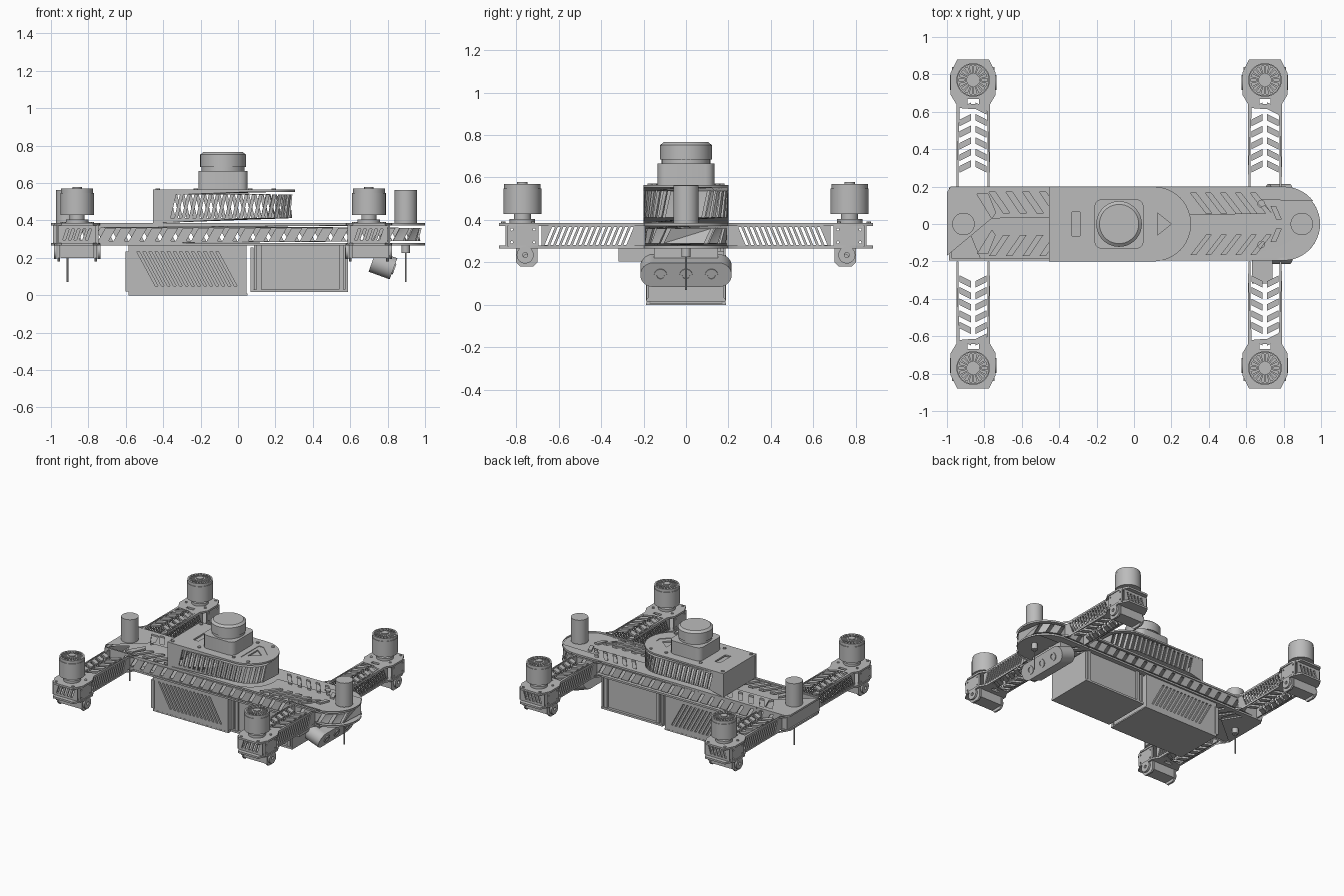
import bpy, bmesh
from math import sin, cos, pi, radians
from mathutils import Matrix, Vector

cube = bpy.data.objects.get("Cube")
if cube:
    bpy.data.objects.remove(cube)

grey = bpy.data.materials.new("grey")
grey.use_nodes = True
grey.diffuse_color = (0.5, 0.5, 0.5, 1)
grey.node_tree.nodes["Principled BSDF"].inputs["Base Color"].default_value = (0.5, 0.5, 0.5, 1)
parts = []


def add(name, bm):
    mesh = bpy.data.meshes.new(name)
    bmesh.ops.recalc_face_normals(bm, faces=bm.faces)
    bm.to_mesh(mesh)
    bm.free()
    mesh.materials.append(grey)
    obj = bpy.data.objects.new(name, mesh)
    bpy.context.collection.objects.link(obj)
    parts.append(obj)
    return obj


def box(name, x, y, z, bevel=0, segments=3):
    """Box from (min, max) ranges, optionally with rounded upright edges."""
    bm = bmesh.new()
    bmesh.ops.create_cube(bm, size=1)
    for v in bm.verts:
        v.co = [sum(r) / 2 + c * (r[1] - r[0]) for c, r in zip(v.co, (x, y, z))]
    if bevel:
        upright = [e for e in bm.edges if abs(e.verts[0].co.z - e.verts[1].co.z) > 1e-4]
        bmesh.ops.bevel(bm, geom=upright, offset=bevel, segments=segments, affect='EDGES', profile=0.5)
    return add(name, bm)


def rod(name, x, y, z0, z1, r, r2=None, sides=32):
    bm = bmesh.new()
    bmesh.ops.create_cone(bm, cap_ends=True, segments=sides, radius1=r, radius2=r if r2 is None else r2,
                          depth=z1 - z0, matrix=Matrix.Translation((x, y, (z0 + z1) / 2)))
    return add(name, bm)


def plate(name, outline, holes, thick, place):
    """Pierced sheet drawn flat in (u, v), then put in position by place(u, v, w)."""
    curve = bpy.data.curves.new(name, 'CURVE')
    curve.dimensions, curve.fill_mode, curve.extrude = '2D', 'BOTH', thick / 2
    for loop in [outline] + holes:
        spline = curve.splines.new('POLY')
        spline.points.add(len(loop) - 1)
        for p, (u, v) in zip(spline.points, loop):
            p.co = (u, v, 0, 1)
        spline.use_cyclic_u = True
    temp = bpy.data.objects.new(name + "_temp", curve)
    bpy.context.collection.objects.link(temp)
    graph = bpy.context.evaluated_depsgraph_get()
    mesh = bpy.data.meshes.new_from_object(temp.evaluated_get(graph))
    bpy.data.objects.remove(temp)
    bm = bmesh.new()
    bm.from_mesh(mesh)
    bpy.data.meshes.remove(mesh)
    bmesh.ops.remove_doubles(bm, verts=bm.verts, dist=1e-5)
    for v in bm.verts:
        v.co = place(*v.co)
    return add(name, bm)


def slot(u, v, w, h, lean=0):
    return [(u + a * w / 2 + b * lean / 2, v + b * h / 2) for a, b in ((-1, -1), (1, -1), (1, 1), (-1, 1))]


def circle(u, v, r, n=24):
    return [(u + r * cos(2 * pi * i / n), v + r * sin(2 * pi * i / n)) for i in range(n)]


def flip(loops):
    return loops + [[(u, -v) for u, v in loop] for loop in loops]


def arc(u, r, n=24):
    return [(u + r * sin(pi * i / n), -r * cos(pi * i / n)) for i in range(n + 1)]


def flat(z):
    return lambda u, v, w: (u, v, z + w)


def wrapped_wall(name, start, centre, r, z0, z1, holes):
    """Side wall that runs along one side, round the nose and back."""
    run, bend = centre - start, pi * r

    def place(s, z, w):
        q = r - 0.006 + w
        if s < run:
            return (start + s, -q, z)
        if s > run + bend:
            return (start + 2 * run + bend - s, q, z)
        a = (s - run) / r
        return (centre + q * sin(a), -q * cos(a), z)
    total, n = 2 * run + bend, 160
    us = [total * i / n for i in range(n + 1)]
    plate(name, [(u, z0) for u in us] + [(u, z1) for u in reversed(us)], holes, 0.012, place)


# main body: two pierced decks joined by a slotted wall
deck = [(-1, 0.17), (-1, -0.17), (-0.98, -0.2)] + arc(0.8, 0.2) + [(-0.98, 0.2)]
deck_holes = flip([slot(-0.72 + 0.09 * i, 0.115, 0.035, 0.11, -0.075) for i in range(4)]
                  + [slot(0.36 + 0.08 * i, 0.11, 0.03, 0.11, -0.085) for i in range(5)]
                  + [[(-0.84, 0.16), (-0.76, 0.03), (-0.74, 0.06), (-0.78, 0.16)],
                     circle(0.68, 0.11, 0.02, 12), slot(0.76, 0.06, 0.03, 0.07, -0.03)])
for name, z in (("top_deck", 0.379), ("bottom_deck", 0.272)):
    plate(name, deck, deck_holes, 0.014, flat(z))
side = 1.78 + pi * 0.1
wrapped_wall("body_wall", -0.98, 0.8, 0.195, 0.275, 0.375,
             [slot(side + k * (0.03 + 0.083 * i), 0.325, 0.026, 0.07, 0.04)
              for k in (-1, 1) for i in range(1, 24)])
box("tail_wall", (-0.99, -0.975), (-0.195, 0.195), (0.275, 0.375))

# four arms, each with motor and foot
arm = [(-0.13, 0.19), (-0.09, 0.25), (-0.09, 0.64), (-0.12, 0.69), (-0.12, 0.81), (-0.085, 0.88)]
arm += [(-u, v) for u, v in reversed(arm)]
chevrons = []
for i in range(6):
    v = 0.28 + 0.062 * i
    for k in (-1, 1):
        chevrons.append([(k * 0.012, v + 0.025), (k * 0.012, v + 0.06), (k * 0.072, v + 0.03), (k * 0.072, v - 0.005)])
chevrons.append(slot(0, 0.655, 0.06, 0.025))
wall_slots = [slot(0.27 + 0.0265 * i, 0.325, 0.014, 0.085, -0.035) for i in range(15)]
fins = []
for i in range(18):
    a = 2 * pi * i / 18
    fins.append([(r * cos(a + t), r * sin(a + t)) for r, t in ((0.035, -0.07), (0.076, -0.1), (0.076, 0.1), (0.035, 0.07))])
for cx in (-0.86, 0.70):
    for k in (-1, 1):
        for z in (0.379, 0.272):
            plate("arm_plate", arm, chevrons, 0.014, lambda u, v, w: (cx + u, k * v, z + w))
        for e in (-1, 1):
            plate("arm_side", [(0.2, 0.275), (0.68, 0.275), (0.68, 0.375), (0.2, 0.375)], wall_slots, 0.01,
                  lambda u, v, w: (cx + e * 0.083 + w, k * u, v))
            plate("pod_side", [(0.695, 0.275), (0.84, 0.275), (0.84, 0.375), (0.695, 0.375)],
                  [circle(u, v, 0.006, 8) for u in (0.715, 0.82) for v in (0.295, 0.355)], 0.012,
                  lambda u, v, w: (cx + e * 0.108 + w, k * u, v))
        plate("pod_end", [(-0.1, 0.275), (0.1, 0.275), (0.1, 0.375), (-0.1, 0.375)],
              [slot(-0.06 + 0.03 * i, 0.325, 0.014, 0.06, 0.02) for i in range(5)], 0.01,
              lambda u, v, w: (cx + u, k * 0.845 + w, v))
        my = k * 0.77
        rod("motor_base", cx, my, 0.385, 0.405, 0.06)
        rod("motor_stem", cx, my, 0.405, 0.432, 0.04)
        rod("motor_bell", cx, my, 0.428, 0.548, 0.09)
        plate("motor_fan", circle(0, 0, 0.086, 36), fins, 0.022, lambda u, v, w: (cx + u, my + v, 0.559 + w))
        rod("motor_hub", cx, my, 0.56, 0.578, 0.025)
        for p, q in ((-0.08, 0.72), (0.08, 0.72), (-0.07, 0.86), (0.07, 0.86)):
            rod("screw", cx + p, k * q, 0.384, 0.392, 0.01, sides=8)
        # foot: block with rounded ears
        box("foot_block", (cx - 0.09, cx + 0.09), sorted((k * 0.70, k * 0.80)), (0.20, 0.266))
        ear = [(0.70, 0.266), (0.70, 0.20), (0.72, 0.18), (0.78, 0.18), (0.80, 0.20), (0.80, 0.266)]
        for e in (-1, 1):
            plate("foot_ear", ear, [circle(0.75, 0.225, 0.014, 12)], 0.014,
                  lambda u, v, w: (cx + e * 0.099 + w, k * u, v))
            plate("foot_disc", circle(0.757, 0.235, 0.04), [circle(0.757, 0.235, 0.012, 12)], 0.014,
                  lambda u, v, w: (cx + e * 0.117 + w, k * u, v))

# upper pod with slotted wall
pod = [(-0.455, 0.2), (-0.455, -0.2)] + arc(0.105, 0.2)
triangle = [(0.1, -0.11), (0.14, -0.11), (0.235, -0.02), (0.235, 0.02), (0.14, 0.11), (0.1, 0.11)]
plate("pod_roof", pod, [triangle, slot(-0.31, 0, 0.045, 0.13)], 0.012, flat(0.559))
middle = 0.56 + pi * 0.1
wrapped_wall("pod_wall", -0.455, 0.105, 0.199, 0.385, 0.555,
             [slot(middle + k * (0.1 + 0.0385 * i), 0.475, 0.02, 0.125, 0.03) for k in (-1, 1) for i in range(18)])
box("pod_back", (-0.453, -0.441), (-0.195, 0.195), (0.385, 0.555))
plate("pod_brace", triangle, [[(0.125, -0.06), (0.2, 0), (0.125, 0.06)]], 0.01, flat(0.556))
for x, y in ((-0.43, 0.17), (-0.43, -0.17), (0.19, 0.15), (0.19, -0.15)):
    rod("screw", x, y, 0.564, 0.572, 0.012, sides=8)

# scanner turret
box("scanner_base", (-0.212, 0.052), (-0.133, 0.133), (0.563, 0.665), 0.04)
rod("scanner_neck", -0.08, 0, 0.66, 0.69, 0.115)
rod("scanner_head", -0.08, 0, 0.685, 0.752, 0.122, sides=48)
rod("scanner_cap", -0.08, 0, 0.752, 0.766, 0.122, 0.105, sides=48)
for x in (-0.225, 0.065):
    for y in (-0.145, 0.145):
        rod("turret_screw", x, y, 0.564, 0.572, 0.012, sides=8)

# antennas at both ends
for x, r in ((0.897, 0.06), (-0.912, 0.06)):
    rod("antenna", x, 0, 0.38, 0.563, r)
    rod("antenna_plug", x, 0, 0.225, 0.27, 0.022, sides=16)
    rod("antenna_wire", x, 0, 0.07, 0.23, 0.005, sides=8)

# slotted battery case
box("battery_core", (-0.575, 0.04), (-0.168, 0.168), (0.008, 0.266))
box("battery_floor", (-0.585, 0.05), (-0.188, 0.188), (0, 0.01))
box("battery_flange", (-0.602, -0.575), (-0.188, 0.188), (0.02, 0.235))
for k in (-1, 1):
    plate("battery_side", [(-0.585, 0.005), (0.045, 0.005), (0.045, 0.266), (-0.585, 0.266)],
          [slot(-0.485 + 0.0325 * i, 0.142, 0.014, 0.185, -0.1) for i in range(14)], 0.014,
          lambda u, v, w: (u, k * 0.18 + w, v))

# plain equipment case with framed edges
box("case_core", (0.085, 0.575), (-0.165, 0.165), (0.03, 0.266))
box("case_floor", (0.068, 0.587), (-0.185, 0.185), (0.017, 0.032))
for x in (0.068, 0.572):
    box("case_end", (x, x + 0.015), (-0.18, 0.18), (0.02, 0.255))
for x in (0.10, 0.54):
    for y in (-0.172, 0.172):
        box("case_post", (x, x + 0.025), (y - 0.008, y + 0.008), (0.03, 0.266))

# nose camera bar, hung on a tilted mount
tilt = Matrix.Rotation(radians(20), 3, 'Y')
bar = [(u, v) for u, v in arc(0.155, 0.06)] + [(-u, -v) for u, v in arc(0.155, 0.06)]
plate("camera_bar", bar, [], 0.12, lambda u, v, w: Vector((0.775, 0, 0.162)) + tilt @ Vector((w, u, v)))
for y in (-0.12, 0, 0.12):
    plate("camera_lens", circle(y, 0, 0.03), [circle(y, 0, 0.018)], 0.008,
          lambda u, v, w: Vector((0.775, 0, 0.162)) + tilt @ Vector((0.062 + w, u, v)))
box("camera_mount", (0.69, 0.79), (-0.15, 0.15), (0.2, 0.268))
box("side_sensor", (0.63, 0.74), (-0.317, -0.15), (0.205, 0.268))

for obj in bpy.context.selected_objects:
    obj.select_set(False)
for obj in parts:
    obj.select_set(True)
bpy.context.view_layer.objects.active = parts[0]
bpy.ops.object.shade_smooth_by_angle(angle=radians(35))
